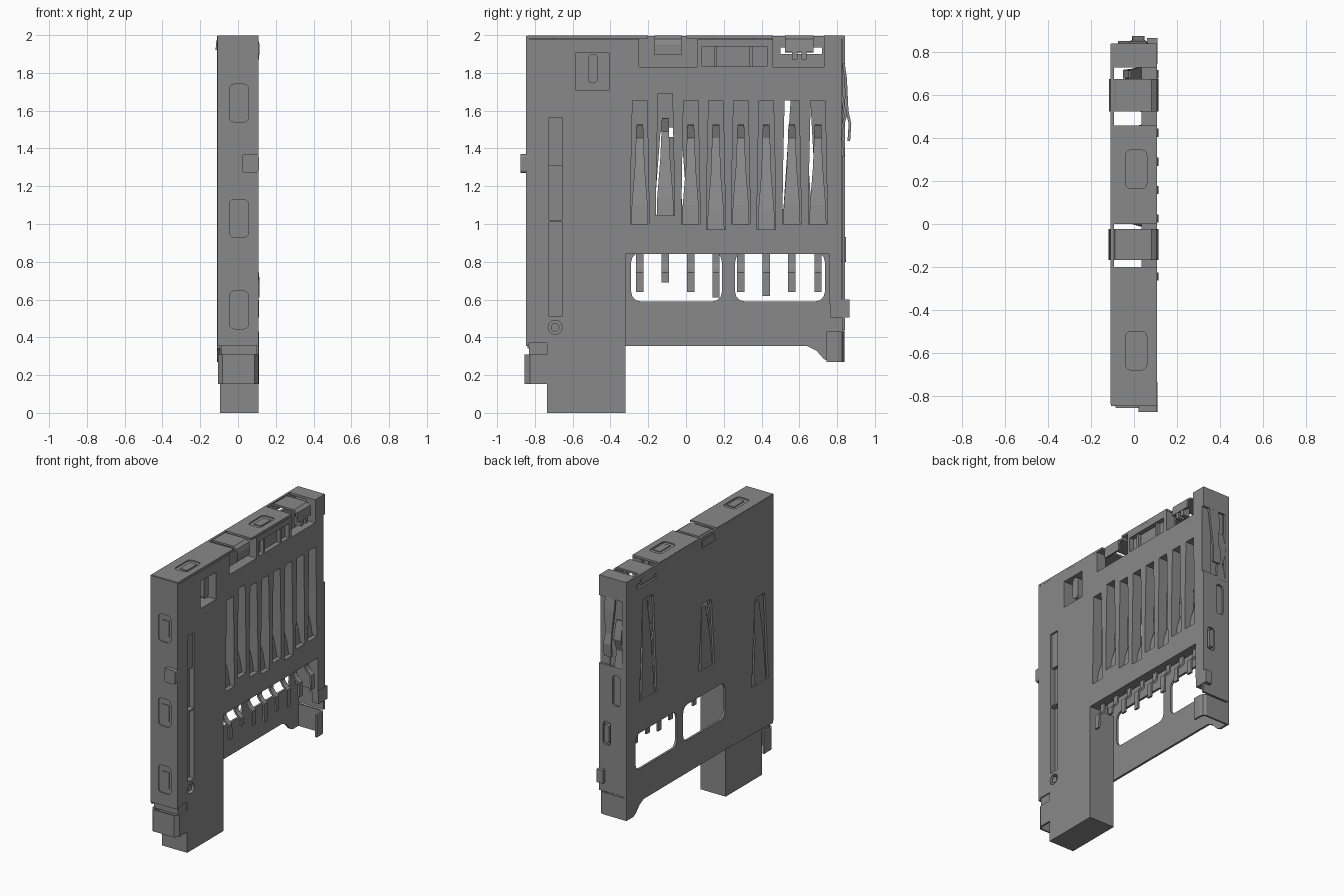
import bpy, math
from mathutils import Matrix, Vector

cube = bpy.data.objects.get("Cube")
if cube:
    bpy.data.objects.remove(cube)

grey = bpy.data.materials.new("neutral grey")
grey.use_nodes = True
COLOUR = (0.25, 0.25, 0.25, 1)
grey.diffuse_color = COLOUR
grey.node_tree.nodes["Principled BSDF"].inputs["Base Color"].default_value = COLOUR

# Plate planes: profile coordinates (u, v) and thickness direction w
PLANES = {
    "x": Matrix(((0, 0, 1), (1, 0, 0), (0, 1, 0))),    # u=y, v=z
    "y": Matrix(((1, 0, 0), (0, 0, 1), (0, 1, 0))),    # u=x, v=z
    "z": Matrix.Identity(3),                           # u=x, v=y
}


def add(name, mesh):
    obj = bpy.data.objects.new(name, mesh)
    bpy.context.collection.objects.link(obj)
    mesh.materials.clear()
    mesh.materials.append(grey)
    return obj


def rect(u0, u1, v0, v1, r=0.0):
    """Rectangle outline, with rounded corners when r > 0."""
    if r == 0:
        return [(u0, v0), (u1, v0), (u1, v1), (u0, v1)]
    corners = ((u1 - r, v0 + r, -90), (u1 - r, v1 - r, 0), (u0 + r, v1 - r, 90), (u0 + r, v0 + r, 180))
    return [(cu + r * math.cos(math.radians(a + d)), cv + r * math.sin(math.radians(a + d)))
            for cu, cv, a in corners for d in (0, 30, 60, 90)]


def plate(name, axis, w0, w1, outline, holes=()):
    """Flat outline with holes, given thickness from w0 to w1 along an axis."""
    curve = bpy.data.curves.new(name, "CURVE")
    curve.dimensions = "2D"
    curve.fill_mode = "BOTH"
    curve.extrude = (w1 - w0) / 2
    for loop in [outline, *holes]:
        spline = curve.splines.new("POLY")
        spline.points.add(len(loop) - 1)
        for p, (u, v) in zip(spline.points, loop):
            p.co = (u, v, 0, 1)
        spline.use_cyclic_u = True
    temp = bpy.data.objects.new(name, curve)
    bpy.context.collection.objects.link(temp)
    mesh = bpy.data.meshes.new_from_object(temp.evaluated_get(bpy.context.evaluated_depsgraph_get()))
    bpy.data.objects.remove(temp)
    mesh.transform(Matrix.Translation((0, 0, (w0 + w1) / 2)))
    mesh.transform(PLANES[axis].to_4x4())
    if PLANES[axis].determinant() < 0:
        mesh.flip_normals()
    for poly in mesh.polygons:
        poly.use_smooth = False
    return add(name, mesh)


def box(name, x0, x1, y0, y1, z0, z1):
    return plate(name, "z", z0, z1, rect(x0, x1, y0, y1))


def strip(name, path, axis, half, t=0.014):
    """Bent sheet strip along a path; half gives the half width(s) along an axis."""
    side = Vector([float(a == axis) for a in "xyz"])
    if not isinstance(half, (list, tuple)):
        half = [half] * len(path)
    verts = [Vector(p) + s * h * side for p, h in zip(path, half) for s in (-1, 1)]
    faces = [(2 * i, 2 * i + 1, 2 * i + 3, 2 * i + 2) for i in range(len(path) - 1)]
    mesh = bpy.data.meshes.new(name)
    mesh.from_pydata(verts, [], faces)
    obj = add(name, mesh)
    solid = obj.modifiers.new("thickness", "SOLIDIFY")
    solid.thickness = t
    solid.offset = 0
    return obj


# --- Contacts: centre y, slot bottom, slot top, tail bottom ---
contacts = [(-0.245, 1.0, 1.655, 0.64), (-0.11, 1.045, 1.69, 0.69), (0.025, 1.0, 1.655, 0.64),
            (0.158, 0.97, 1.655, 0.61), (0.29, 1.0, 1.655, 0.64), (0.425, 0.97, 1.655, 0.62),
            (0.56, 1.0, 1.655, 0.64), (0.698, 1.0, 1.655, 0.64)]
slots = [[(y - 0.05, a), (y + 0.05, a), (y + 0.046, 1.3), (y + 0.038, b), (y - 0.038, b), (y - 0.046, 1.3)]
         for y, a, b, _ in contacts]
for i, (y, a, b, tail) in enumerate(contacts):
    strip(f"contact_beam_{i + 1}",
          [(0.07, y, a), (0.055, y, a + 0.1), (0.0, y, a + 0.3), (-0.045, y, b - 0.2), (-0.02, y, b - 0.13)],
          "y", [0.045, 0.042, 0.026, 0.02, 0.018])
    strip(f"contact_tail_{i + 1}",
          [(0.06, y, 0.86), (0.06, y, 0.79), (0.075, y, 0.765), (0.105, y, 0.74), (0.107, y, tail)],
          "y", 0.019)

# --- Moulded base ---
base_outline = [(-0.835, 0.37), (-0.735, 0.37), (-0.735, 0), (-0.32, 0), (-0.32, 0.84), (0.76, 0.84),
                (0.76, 0.58), (0.822, 0.58), (0.822, 1.98), (0.73, 1.98), (0.73, 1.83), (0.46, 1.83),
                (0.46, 1.98), (0.06, 1.98), (0.06, 1.83), (-0.25, 1.83), (-0.25, 1.98), (-0.835, 1.98)]
base_holes = slots + [rect(-0.585, -0.405, 1.71, 1.905), rect(-0.725, -0.655, 0.51, 1.01),
                      rect(-0.725, -0.655, 1.02, 1.565), rect(0.085, 0.43, 1.835, 1.94),
                      rect(-0.73, -0.655, 0.415, 0.49, 0.037)]
plate("base_floor", "x", 0.035, 0.108, base_outline, base_holes)
plate("base_side_block", "x", -0.075, 0.07, rect(-0.825, -0.36, 0.37, 1.98),
      [rect(-0.585, -0.405, 1.71, 1.905)])
box("base_leg", -0.094, 0.07, -0.735, -0.32, 0.0, 0.38)
box("leg_shoulder", -0.09, 0.1, -0.83, -0.73, 0.31, 0.38)
box("leg_inner_rib", -0.094, 0.04, -0.36, -0.32, 0.36, 0.84)
plate("base_side_rail", "x", -0.08, 0.04, rect(0.765, 0.815, 0.6, 1.98))
box("groove_upper_step", 0.06, 0.095, -0.725, -0.655, 1.31, 1.565)
box("window_floor", 0.0, 0.075, 0.085, 0.43, 1.83, 1.98)
for y in (0.155, 0.345):
    box("window_rib", 0.07, 0.1, y - 0.008, y + 0.008, 1.835, 1.94)
plate("dimple_ring", "x", 0.06, 0.1, rect(-0.715, -0.67, 0.43, 0.475, 0.022))
plate("recess_pin", "x", -0.03, 0.09, rect(-0.52, -0.465, 1.745, 1.9, 0.025))

# --- Sheet shell, broad face with windows and spring slots ---
springs = [(0.59, 0.1, 1.08, 1.80), (-0.08, 0.09, 1.03, 1.51), (-0.69, 0.095, 0.69, 1.32)]
spring_slots = [[(y - h, a), (y + h, a), (y + h * 0.62, b - 0.03), (y + h * 0.5, b),
                 (y - h * 0.5, b), (y - h * 0.62, b - 0.03)] for y, h, a, b in springs]
windows = [rect(-0.29, 0.19, 0.59, 0.85, 0.05), rect(0.26, 0.735, 0.59, 0.85, 0.05)]
shell_outline = [(-0.838, 0.34), (-0.32, 0.355), (0.64, 0.355), (0.69, 0.33), (0.73, 0.285), (0.76, 0.27),
                 (0.838, 0.27), (0.838, 1.995), (-0.838, 1.995)]
plate("shell_face", "x", -0.11, -0.094, shell_outline,
      spring_slots + windows + [rect(0.5, 0.72, 1.9, 1.935)])
for i, (y, h, a, b) in enumerate(springs):
    strip(f"shell_spring_{i + 1}", [(-0.102, y, a - 0.01), (-0.095, y, (a + b) / 2), (-0.075, y, b - 0.05)],
          "y", [h * 0.75, h * 0.5, h * 0.3])

# --- Shell walls with sunk latching pockets ---
def pocket(name, axis, surface, inward, u, v, long_u=False):
    """Sunk floor and raised rib filling a wall pocket centred at u, v."""
    w = sorted((surface + inward * 0.008, surface + inward * 0.02))
    plate(name + "_floor", axis, *w, rect(u - 0.055, u + 0.055, v - 0.11, v + 0.11))
    w = sorted((surface + inward * 0.002, surface + inward * 0.012))
    plate(name + "_rib", axis, *w, rect(u - 0.022, u + 0.035, v - 0.058, v + 0.058))

front_pockets = (0.545, 1.03, 1.64)
plate("front_wall", "y", -0.847, -0.832, rect(-0.108, 0.108, 0.355, 1.995),
      [rect(-0.045, 0.055, z - 0.1, z + 0.1, 0.025) for z in front_pockets])
for z in front_pockets:
    pocket("front_pocket", "y", -0.847, 1, 0.005, z)
plate("front_tab", "y", -0.877, -0.83, rect(0.02, 0.11, 1.27, 1.37, 0.015))

plate("back_wall", "y", 0.826, 0.841, rect(-0.108, 0.108, 0.44, 1.36),
      [rect(-0.06, 0.0, 1.08, 1.3, 0.02), rect(0.015, 0.075, 0.78, 0.95, 0.02)])
plate("back_wall_upper", "y", 0.826, 0.841, rect(-0.108, 0.108, 1.85, 1.995))
plate("back_wall_edge", "y", 0.826, 0.841, rect(-0.108, -0.075, 1.35, 1.86))
plate("back_pocket_rib", "y", 0.82, 0.848, rect(0.025, 0.065, 0.8, 0.93, 0.015))
box("back_tab", 0.06, 0.11, 0.765, 0.866, 0.505, 0.6)
strip("back_foot", [(-0.1, 0.832, 0.35), (0.08, 0.832, 0.35), (0.097, 0.822, 0.35), (0.103, 0.8, 0.35),
                    (0.103, 0.745, 0.35)], "z", 0.08)
strip("back_spring", [(0.02, 0.832, 1.86), (0.02, 0.845, 1.77), (0.02, 0.853, 1.6), (0.02, 0.868, 1.53),
                      (0.02, 0.862, 1.44)], "x", [0.04, 0.04, 0.025, 0.03, 0.03])
strip("back_lever", [(-0.045, 0.835, 1.34), (-0.045, 0.815, 1.48), (-0.045, 0.845, 1.57),
                     (-0.045, 0.82, 1.7)], "x", [0.035, 0.025, 0.03, 0.025])

# --- Top sheet pieces ---
top_pockets = ((-0.59, -0.84, -0.2), (0.255, 0.0, 0.46))
for y, y0, y1 in top_pockets:
    plate("top_wall", "z", 1.982, 1.997, rect(-0.108, 0.106, y0, y1),
          [rect(-0.04, 0.06, y - 0.09, y + 0.09, 0.025)])
    pocket("top_pocket", "z", 1.997, -1, 0.01, y)
box("top_corner", -0.108, 0.108, 0.73, 0.84, 1.98, 1.997)

# Folded tab and latch across the top edge
strip("top_tab", [(-0.112, -0.095, 1.92), (-0.108, -0.095, 1.97), (-0.085, -0.095, 1.99),
                  (0.08, -0.095, 1.99), (0.1, -0.095, 1.975), (0.107, -0.095, 1.95),
                  (0.107, -0.095, 1.895)], "y", 0.072)
strip("top_latch", [(-0.11, 0.6, 1.92), (-0.102, 0.6, 1.975), (-0.08, 0.6, 1.99), (0.08, 0.6, 1.99),
                    (0.1, 0.6, 1.975), (0.107, 0.6, 1.91)], "y", 0.076)
for y in (0.575, 0.625):
    box("latch_finger", 0.06, 0.112, y - 0.014, y + 0.014, 1.87, 1.93)

# Hooked foot beside the leg
strip("leg_hook", [(-0.1, -0.74, 0.23), (-0.1, -0.825, 0.23), (-0.08, -0.85, 0.23), (0.085, -0.85, 0.23),
                   (0.103, -0.825, 0.23), (0.103, -0.735, 0.23)], "z", 0.078)
